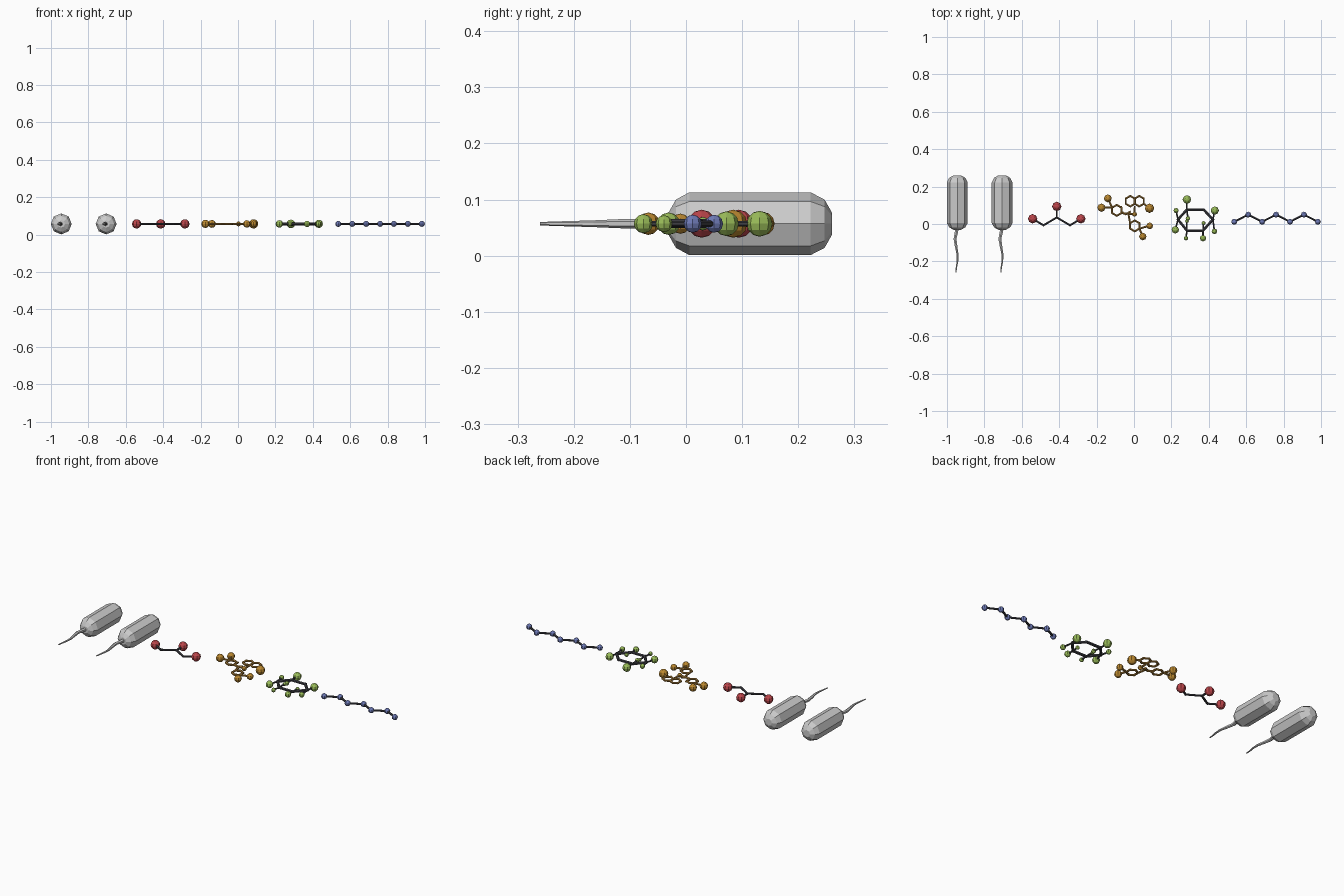
import bpy, bmesh, math
from mathutils import Vector

if "Cube" in bpy.data.objects:
    bpy.data.objects.remove(bpy.data.objects["Cube"])

Z = 0.057  # common height of every part's centre line


def material(name, rgb):
    m = bpy.data.materials.new(name)
    m.diffuse_color = (*rgb, 1)
    m.use_nodes = True
    m.node_tree.nodes["Principled BSDF"].inputs["Base Color"].default_value = m.diffuse_color
    return m


RED = material("red", (0.50, 0.06, 0.07))
ORANGE = material("orange", (0.50, 0.25, 0.03))
BROWN = material("brown", (0.38, 0.20, 0.04))
GREEN = material("green", (0.32, 0.50, 0.10))
BLUE = material("blue", (0.16, 0.20, 0.48))
DARK = material("dark", (0.05, 0.05, 0.06))


def finish(name, bm, mat=None):
    bmesh.ops.recalc_face_normals(bm, faces=bm.faces)
    me = bpy.data.meshes.new(name)
    bm.to_mesh(me)
    bm.free()
    if mat:
        me.materials.append(mat)
    ob = bpy.data.objects.new(name, me)
    bpy.context.collection.objects.link(ob)
    return ob


def loft_y(name, rings, sides):
    """Closed tube along y through rings of (x, y, radius)."""
    bm = bmesh.new()
    loops = []
    for x, y, r in rings:
        loops.append([bm.verts.new((x + r * math.sin(2 * math.pi * i / sides), y,
                                    Z + r * math.cos(2 * math.pi * i / sides)))
                      for i in range(sides)])
    for a, b in zip(loops, loops[1:]):
        for i in range(sides):
            j = (i + 1) % sides
            bm.faces.new((a[i], a[j], b[j], b[i]))
    bm.faces.new(loops[0])
    bm.faces.new(loops[-1])
    return finish(name, bm)


def atoms(name, items, mat):
    """Low-poly balls at (x, y, radius)."""
    bm = bmesh.new()
    for x, y, r in items:
        new = bmesh.ops.create_uvsphere(bm, u_segments=8, v_segments=6, radius=r)["verts"]
        bmesh.ops.translate(bm, verts=new, vec=(x, y, Z))
    return finish(name, bm, mat)


def bonds(name, pairs, r, mat):
    """Six-sided rods between pairs of (x, y) points."""
    bm = bmesh.new()
    for a, b in pairs:
        a, b = Vector((*a, Z)), Vector((*b, Z))
        d = b - a
        new = bmesh.ops.create_cone(bm, cap_ends=True, segments=6, radius1=r,
                                    radius2=r, depth=d.length + r)["verts"]
        rot = d.to_track_quat('Z', 'Y').to_matrix()
        bmesh.ops.rotate(bm, verts=new, cent=(0, 0, 0), matrix=rot)
        bmesh.ops.translate(bm, verts=new, vec=(a + b) / 2)
    return finish(name, bm, mat)


def chain(pts):
    return list(zip(pts, pts[1:]))


def hexagon(cx, cy, r, start=90):
    p = [(cx + r * math.cos(math.radians(start + 60 * i)),
          cy + r * math.sin(math.radians(start + 60 * i))) for i in range(6)]
    return chain(p + p[:1])


# Two capsule cells with wavy tails
for n, cx in enumerate((-0.945, -0.705), 1):
    loft_y(f"cell_body_{n}", [(cx, y, r) for y, r in (
        (-0.031, 0.020), (-0.018, 0.043), (0.006, 0.056),
        (0.222, 0.056), (0.247, 0.043), (0.260, 0.020))], 8)
    loft_y(f"cell_tail_{n}", [(cx + dx, y, r) for dx, y, r in (
        (0, -0.02, 0.010), (-0.006, -0.05, 0.010), (-0.012, -0.08, 0.009),
        (-0.006, -0.12, 0.008), (0.002, -0.165, 0.006), (0.001, -0.20, 0.005),
        (-0.005, -0.235, 0.004), (-0.007, -0.26, 0.003))], 6)

# Red three-ball molecule
red = [(-0.542, 0.028), (-0.484, -0.007), (-0.413, 0.035), (-0.342, -0.007), (-0.284, 0.028)]
bonds("red_molecule_bonds", chain(red) + [((-0.413, 0.035), (-0.413, 0.094))], 0.006, DARK)
atoms("red_molecule_atoms", [(*p, 0.025) for p in (red[0], (-0.413, 0.094), red[4])], RED)

# Orange molecule of fused rings
rings = (hexagon(-0.092, 0.073, 0.029) + hexagon(-0.020, 0.122, 0.028)
         + hexagon(0.028, 0.122, 0.028) + hexagon(-0.044, 0.080, 0.028)[1:4]
         + hexagon(0.004, -0.010, 0.029))
links = [((-0.140, 0.137), (-0.117, 0.088)), ((-0.172, 0.088), (-0.117, 0.088)),
         ((-0.067, 0.058), (-0.030, 0.055)), ((0.052, 0.108), (0.085, 0.084)),
         ((-0.030, 0.055), (0.003, 0.052)), ((-0.030, 0.055), (-0.021, 0.005)),
         ((0.004, 0.094), (0.003, 0.052)),
         ((0.029, -0.025), (0.085, -0.008)), ((0.029, -0.025), (0.048, -0.067))]
bonds("orange_molecule_bonds", rings + links, 0.006, BROWN)
atoms("orange_molecule_atoms", [(-0.140, 0.137, 0.021), (-0.174, 0.087, 0.022),
      (0.083, 0.084, 0.025), (0.003, 0.052, 0.013), (0.084, -0.010, 0.018),
      (0.047, -0.067, 0.020)], ORANGE)

# Green ring molecule: each corner carries two balls (dy, radius)
corners = [(0.235, 0.024), (0.283, 0.077), (0.372, 0.077),
           (0.422, 0.024), (0.369, -0.035), (0.283, -0.035)]
arms = [((-0.010, 0.048, 0.014), (-0.014, -0.055, 0.020)),
        ((0, 0.054, 0.023), (0.005, -0.047, 0.012)),
        ((0, 0.048, 0.000), (0, -0.040, 0.000)),
        ((0.010, 0.048, 0.022), (0.008, -0.063, 0.015)),
        ((0, -0.041, 0.017), (0.003, 0.040, 0.011)),
        ((-0.005, -0.041, 0.012), (0, 0.050, 0.010))]
balls = [(c[0] + dx, c[1] + dy, r) for c, pair in zip(corners, arms)
         for dx, dy, r in pair if r]
stems = [(c, (c[0] + dx, c[1] + dy)) for c, pair in zip(corners, arms)
         for dx, dy, r in pair if r]
bonds("green_molecule_ring", chain(corners + corners[:1]), 0.008, DARK)
bonds("green_molecule_stems", stems, 0.005, DARK)
atoms("green_molecule_atoms", balls, GREEN)

# Blue zigzag chain
blue = [(0.536 + 0.0745 * i, 0.050 if i % 2 else 0.012) for i in range(7)]
bonds("blue_chain_bonds", chain(blue), 0.006, DARK)
atoms("blue_chain_atoms", [(*p, 0.016) for p in blue], BLUE)
